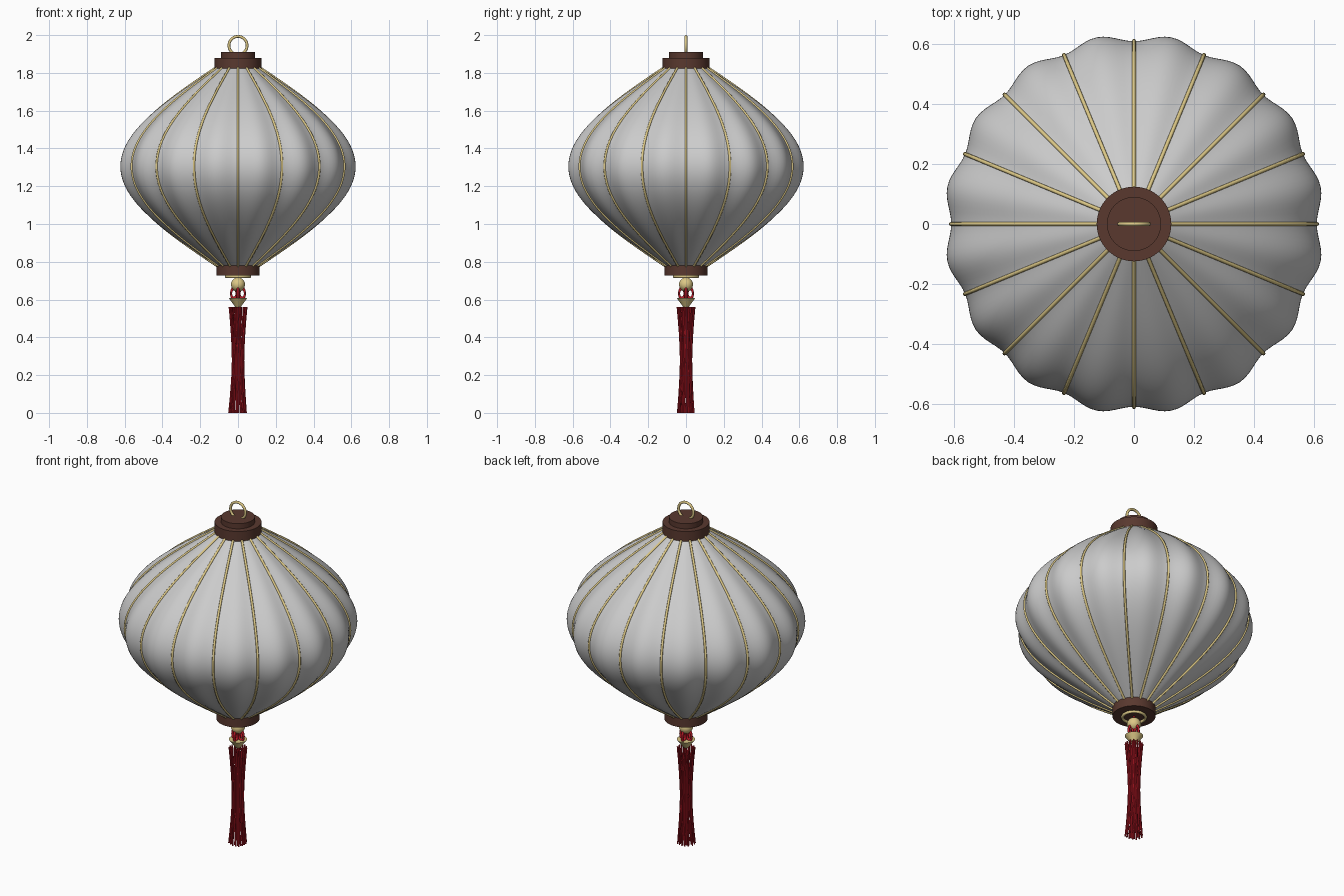
import bpy, bmesh, math, random
from math import sin, cos, pi, tau

if "Cube" in bpy.data.objects:
    bpy.data.objects.remove(bpy.data.objects["Cube"])
random.seed(4)

def material(name, rgb):
    m = bpy.data.materials.new(name)
    m.diffuse_color = (*rgb, 1)
    m.use_nodes = True
    m.node_tree.nodes["Principled BSDF"].inputs["Base Color"].default_value = m.diffuse_color
    return m

WOOD = material("dark_wood", (0.10, 0.04, 0.028))
BRASS = material("brass", (0.72, 0.58, 0.24))
RED = material("red_silk", (0.50, 0.01, 0.02))
RIBS, Z0, Z1 = 16, 0.775, 1.835

def finish(ob, name, mat=None, angle=40):
    ob.name = name
    if mat:
        ob.data.materials.append(mat)
    bpy.ops.object.select_all(action='DESELECT')
    ob.select_set(True)
    bpy.context.view_layer.objects.active = ob
    if ob.type == 'MESH':
        bpy.ops.object.shade_smooth_by_angle(angle=math.radians(angle))
    return ob

def grid_surface(name, rings, mat=None):
    """Skin a list of closed rings of points; a one-point ring closes an end."""
    bm = bmesh.new()
    vs = [[bm.verts.new(p) for p in ring] for ring in rings]
    for a, b in zip(vs, vs[1:]):
        n = max(len(a), len(b))
        for i in range(n):
            j = (i + 1) % n
            quad = [a[i % len(a)], a[j % len(a)], b[j % len(b)], b[i % len(b)]]
            bm.faces.new(list(dict.fromkeys(quad)))
    bmesh.ops.recalc_face_normals(bm, faces=bm.faces[:])
    me = bpy.data.meshes.new(name)
    bm.to_mesh(me)
    bm.free()
    ob = bpy.data.objects.new(name, me)
    bpy.context.collection.objects.link(ob)
    return finish(ob, name, mat)

def lathe(name, profile, mat, n=48):
    return grid_surface(name, [[(0, 0, z)] if r == 0 else
        [(r * cos(tau * i / n), r * sin(tau * i / n), z) for i in range(n)]
        for r, z in profile], mat)

def torus(name, loc, major, minor, mat, rot=(0, 0, 0), scale=(1, 1, 1)):
    bpy.ops.mesh.primitive_torus_add(location=loc, rotation=rot, major_radius=major,
        minor_radius=minor, major_segments=40, minor_segments=10)
    ob = bpy.context.object
    ob.scale = scale
    return finish(ob, name, mat, 60)

def tubes(name, paths, radius, mat, res=2):
    cu = bpy.data.curves.new(name, 'CURVE')
    cu.dimensions = '3D'
    cu.bevel_depth, cu.bevel_resolution, cu.use_fill_caps = radius, res, True
    for path in paths:
        sp = cu.splines.new('POLY')
        sp.points.add(len(path) - 1)
        for p, co in zip(sp.points, path):
            p.co = (*co, 1)
        sp.use_smooth = True
    ob = bpy.data.objects.new(name, cu)
    bpy.context.collection.objects.link(ob)
    return finish(ob, name, mat)

# Lobed silk shade
def groove_radius(t):
    return 0.105 + 0.503 * sin(pi * t)

def shade_ring(t, n=192):
    ring = []
    for i in range(n):
        a = tau * i / n
        r = groove_radius(t) + 0.025 * sin(pi * t) * sin(RIBS / 2 * a) ** 2
        ring.append((r * cos(a), r * sin(a), Z0 + (Z1 - Z0) * t))
    return ring

grid_surface("shade", [shade_ring(k / 48) for k in range(49)])

# Brass ribs lying in the grooves
tubes("ribs", [[((groove_radius(k / 48) + 0.001) * cos(tau * i / RIBS),
                 (groove_radius(k / 48) + 0.001) * sin(tau * i / RIBS),
                 Z0 + (Z1 - Z0) * k / 48) for k in range(49)] for i in range(RIBS)],
      0.0065, BRASS)

# Wooden caps and hanging ring
lathe("top_cap", [(0, 1.822), (0.124, 1.822), (0.124, 1.88), (0.09, 1.88),
                  (0.09, 1.91), (0, 1.91)], WOOD, 64)
lathe("bottom_cap", [(0, 0.728), (0.114, 0.728), (0.114, 0.787), (0, 0.787)], WOOD, 64)
torus("hanging_ring", (0, 0, 1.945), 0.048, 0.0075, BRASS, (pi / 2, 0, 0))
torus("bottom_ring", (0, 0, 0.722), 0.061, 0.008, BRASS)

# Bead, cord and knot loops
tubes("cord", [[(0, 0, 0.74), (0, 0, 0.56)]], 0.006, RED)
bpy.ops.mesh.primitive_uv_sphere_add(segments=32, ring_count=16, radius=0.037,
                                     location=(0, 0, 0.68))
finish(bpy.context.object, "bead", BRASS)
for i in range(4):
    a = i * pi / 2
    torus(f"knot_loop_{i + 1}", (0.022 * cos(a), 0.022 * sin(a), 0.632), 0.018, 0.007, RED,
          (pi / 2, 0, a), (0.8, 1.5, 1))

# Brass tassel cup
lathe("tassel_cup", [(0, 0.56), (0.014, 0.56), (0.049, 0.608), (0, 0.608)], BRASS, 32)

# Tassel strands, pinched at the middle and flared at the hem
strands = []
for i in range(30):
    a = tau * i / 30
    top, mid, hem = ((0.046, 0.029, 0.045), (0.036, 0.023, 0.034))[i % 2]
    hem += random.uniform(-0.004, 0.004)
    path = []
    for k in range(9):
        t = k / 8
        s = abs(2 * t - 1) ** 1.6
        r = mid + ((top if t < 0.5 else hem) - mid) * s
        b = a + random.uniform(-0.06, 0.06)
        path.append((r * cos(b), r * sin(b), 0.56 * (1 - t)))
    strands.append(path)
tubes("tassel_strands", strands, 0.0042, RED, 1)
